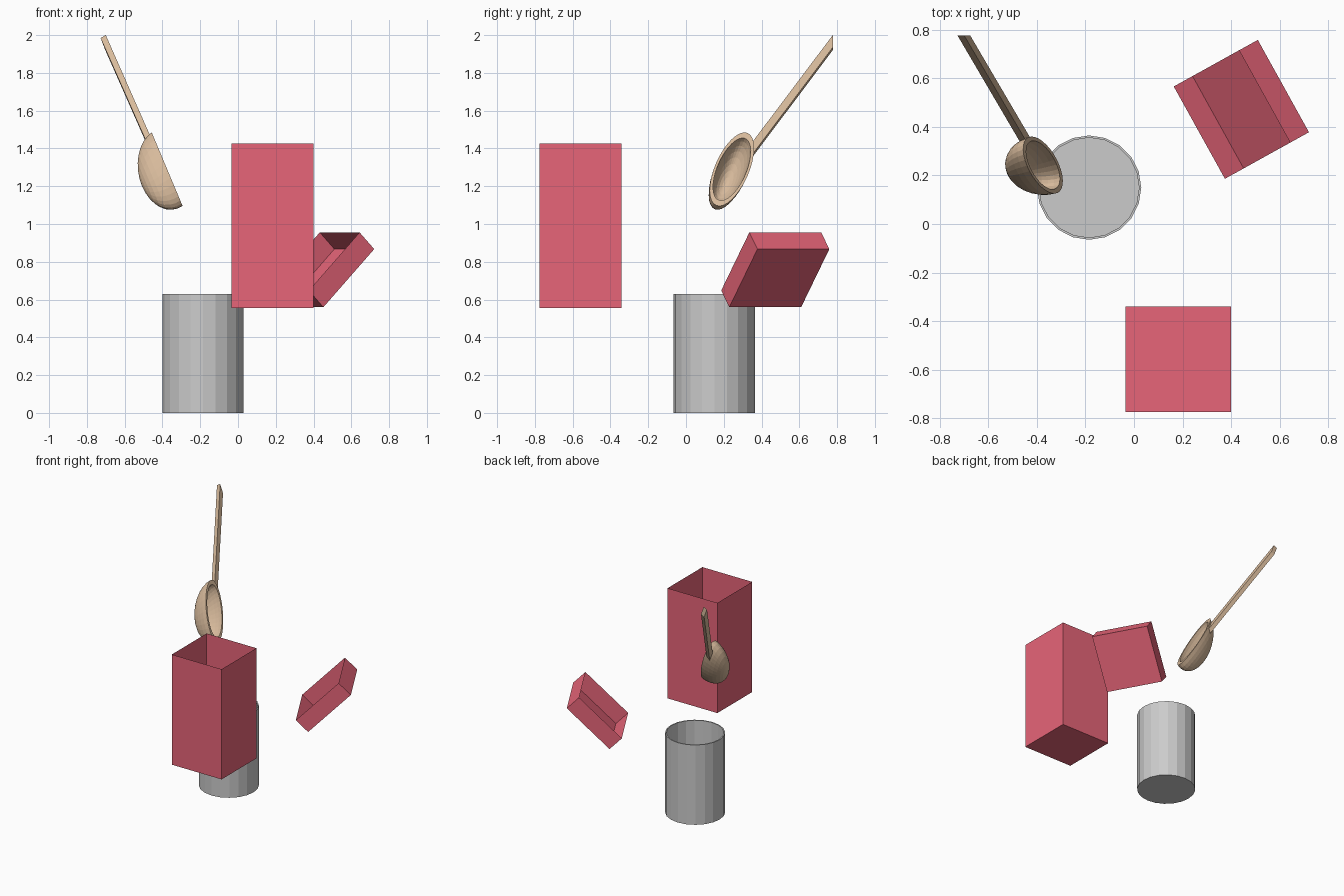
import bpy, bmesh, math
from mathutils import Matrix, Vector

if "Cube" in bpy.data.objects:
    bpy.data.objects.remove(bpy.data.objects["Cube"])


def material(name, rgb):
    m = bpy.data.materials.new(name)
    m.diffuse_color = (*rgb, 1)
    m.use_nodes = True
    m.node_tree.nodes["Principled BSDF"].inputs["Base Color"].default_value = m.diffuse_color
    return m


RED = material("red_paint", (0.80, 0.13, 0.19))
WOOD = material("wood", (0.68, 0.49, 0.33))


def finish(name, bm, mat=None, matrix=Matrix()):
    me = bpy.data.meshes.new(name)
    bm.to_mesh(me)
    bm.free()
    ob = bpy.data.objects.new(name, me)
    bpy.context.collection.objects.link(ob)
    ob.matrix_world = matrix
    if mat:
        me.materials.append(mat)
    return ob


def open_box(name, side, height, mat, matrix):
    """Thin-sheet box with its base at the origin and no top face."""
    bm = bmesh.new()
    bmesh.ops.create_cube(bm, size=1, matrix=Matrix.Translation((0, 0, height / 2))
                          @ Matrix.Diagonal((side, side, height, 1)))
    bm.normal_update()
    top = [f for f in bm.faces if f.normal.z > 0.9]
    bmesh.ops.delete(bm, geom=top, context='FACES_ONLY')
    return finish(name, bm, mat, matrix)


def lathe(name, profile, steps, mat=None, matrix=Matrix()):
    """Spin an (r, z) profile around z."""
    bm = bmesh.new()
    verts = [bm.verts.new((r, 0, z)) for r, z in profile]
    edges = [bm.edges.new(p) for p in zip(verts, verts[1:])]
    bmesh.ops.spin(bm, geom=verts + edges, cent=(0, 0, 0), axis=(0, 0, 1),
                   angle=math.tau, steps=steps, use_duplicate=False)
    bmesh.ops.remove_doubles(bm, verts=bm.verts, dist=1e-5)
    bmesh.ops.recalc_face_normals(bm, faces=bm.faces)
    return finish(name, bm, mat, matrix)


# Open metal can
lathe("can", [(0, 0), (0.215, 0), (0.215, 0.63), (0.206, 0.63), (0.206, 0.01), (0, 0.01)],
      20, matrix=Matrix.Translation((-0.185, 0.15, 0)))

# Tall box and its tilted lid
open_box("tall_box", 0.435, 0.87, RED, Matrix.Translation((0.182, -0.558, 0.555)))
tilt = Matrix.Rotation(math.radians(29), 4, 'Z') @ Matrix.Rotation(math.radians(-45), 4, 'Y')
open_box("lid", 0.435, 0.125, RED,
         Matrix.Translation((0.4425, 0.4725, 0.7575)) @ tilt
         @ Matrix.Translation((0, 0, -0.0625)))

# Spoon bowl: a thick half sphere stretched along three slanted axes
e1, ey = Vector((-0.387, 0, 0.922)), Vector((0, 1, 0))
t = math.radians(21.3)
long_axis = (e1 * math.cos(t) + ey * math.sin(t)) * 0.224
short_axis = (e1 * math.sin(t) - ey * math.cos(t)) * 0.091
depth = Vector((-0.133, -0.037, -0.09))
stretch = Matrix((long_axis, short_axis, -depth)).transposed().to_4x4()
arc = [math.pi / 2 * i / 8 for i in range(9)]
outer = [(math.sin(a), -math.cos(a)) for a in arc]
inner = [(0.85 * r, 0.85 * z) for r, z in reversed(outer)]
bowl = lathe("spoon_bowl", outer + inner, 32, WOOD)
bowl.data.transform(Matrix.Translation((-0.375, 0.243, 1.29)) @ stretch)
if stretch.determinant() < 0:
    bowl.data.flip_normals()

# Spoon handle: slanted bar with ends cut parallel to the front
bm = bmesh.new()
end = [(-0.7275, 0.777, 1.985), (-0.70, 0.777, 2.0),
       (-0.675, 0.777, 1.935), (-0.7025, 0.777, 1.92)]
face = bm.faces.new([bm.verts.new(p) for p in end])
ext = bmesh.ops.extrude_face_region(bm, geom=[face], use_keep_orig=True)
moved = [v for v in ext["geom"] if isinstance(v, bmesh.types.BMVert)]
bmesh.ops.translate(bm, verts=moved, vec=Vector((0.587, -1, -1.33)) * 0.435)
bmesh.ops.recalc_face_normals(bm, faces=bm.faces)
finish("spoon_handle", bm, WOOD)
